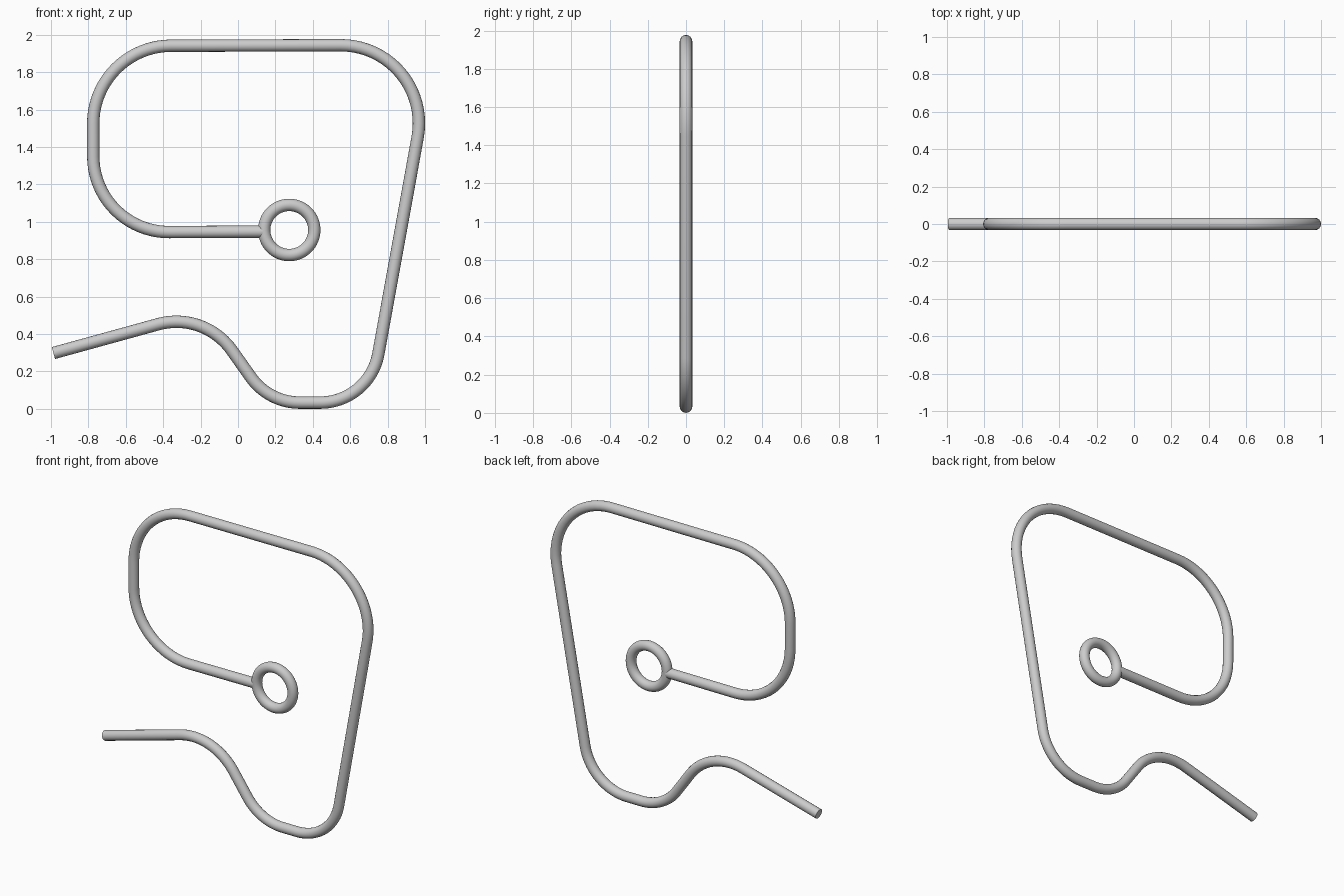
import bpy, math
from mathutils import Vector

if "Cube" in bpy.data.objects:
    bpy.data.objects.remove(bpy.data.objects["Cube"])

TUBE = 0.033

# Rod centre line: corner x, corner z, bend radius
corners = [
    (-0.987, 0.298, 0),
    (-0.180, 0.520, 0.364),
    (0.165, 0.033, 0.320),
    (0.703, 0.033, 0.316),
    (1.050, 1.945, 0.417),
    (-0.775, 1.940, 0.417),
    (-0.773, 0.943, 0.405),
    (0.142, 0.947, 0),
]


def rounded_path(corners, steps=20):
    """Replace every corner with a circular arc of its bend radius."""
    pts = [Vector((x, 0, z)) for x, z, r in corners]
    path = [pts[0]]
    for i in range(1, len(pts) - 1):
        p, r = pts[i], corners[i][2]
        a = (pts[i - 1] - p).normalized()
        b = (pts[i + 1] - p).normalized()
        half = a.angle(b) / 2
        centre = p + (a + b).normalized() * (r / math.sin(half))
        start = p + a * (r / math.tan(half)) - centre
        end = p + b * (r / math.tan(half)) - centre
        turn = start.angle(end)
        for k in range(steps + 1):
            t = k / steps
            path.append(centre + (start * math.sin((1 - t) * turn)
                                  + end * math.sin(t * turn)) / math.sin(turn))
    path.append(pts[-1])
    return path


# Bent rod
path = rounded_path(corners)
curve = bpy.data.curves.new("bent_rod", 'CURVE')
curve.dimensions = '3D'
curve.bevel_depth = TUBE
curve.bevel_resolution = 6
curve.use_fill_caps = True
spline = curve.splines.new('POLY')
spline.points.add(len(path) - 1)
for point, co in zip(spline.points, path):
    point.co = (*co, 1)
rod = bpy.data.objects.new("bent_rod", curve)
bpy.context.collection.objects.link(rod)
bpy.context.view_layer.objects.active = rod
rod.select_set(True)
bpy.ops.object.convert(target='MESH')
bpy.ops.object.shade_smooth_by_angle(angle=math.radians(40))

# Ring at the inner end
bpy.ops.mesh.primitive_torus_add(major_radius=0.134, minor_radius=TUBE,
                                 major_segments=64, minor_segments=24,
                                 location=(0.274, 0, 0.956),
                                 rotation=(math.pi / 2, 0, 0))
bpy.context.object.name = "end_ring"
bpy.ops.object.shade_smooth()
